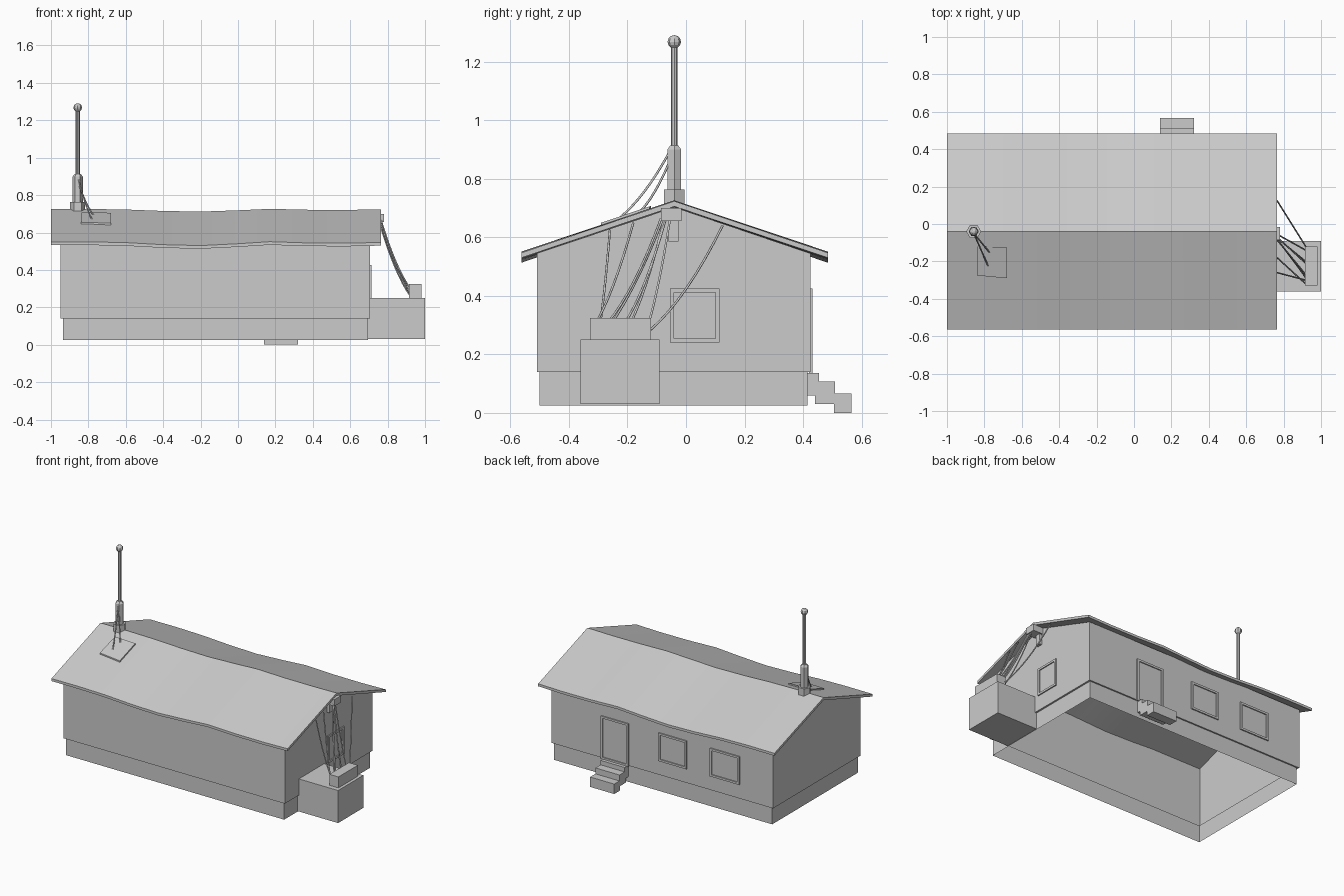
import bpy, bmesh, math
from mathutils import Vector

if "Cube" in bpy.data.objects:
    bpy.data.objects.remove(bpy.data.objects["Cube"])


def mesh(name, verts, faces):
    me = bpy.data.meshes.new(name)
    me.from_pydata(verts, [], faces)
    bm = bmesh.new()
    bm.from_mesh(me)
    bmesh.ops.recalc_face_normals(bm, faces=bm.faces)
    bm.to_mesh(me)
    bm.free()
    ob = bpy.data.objects.new(name, me)
    bpy.context.collection.objects.link(ob)
    return ob


def box(name, x0, x1, y0, y1, z0, z1):
    v = [(x, y, z) for x in (x0, x1) for y in (y0, y1) for z in (z0, z1)]
    f = [(0, 1, 3, 2), (4, 6, 7, 5), (0, 4, 5, 1), (2, 3, 7, 6), (0, 2, 6, 4), (1, 5, 7, 3)]
    return mesh(name, v, f)


def frame(name, place, a0, a1, b0, b1, w=0.014, d=0.008):
    """Raised frame with a flush panel; place(a, b, depth) maps to the wall."""
    def ring(i, depth):
        return [place(a, b, depth) for a, b in
                ((a0 + i, b0 + i), (a1 - i, b0 + i), (a1 - i, b1 - i), (a0 + i, b1 - i))]
    v = ring(0, -0.004) + ring(0, d) + ring(w, d) + ring(w, 0.001)
    f = [(4 * r + i, 4 * r + (i + 1) % 4, 4 * r + 4 + (i + 1) % 4, 4 * r + 4 + i)
         for r in range(3) for i in range(4)]
    return mesh(name, v, f + [(12, 13, 14, 15), (3, 2, 1, 0)])


def cable(name, start, end, sag, r=0.004):
    a, c = Vector(start), Vector(end)
    b = (a + c) / 2 - Vector((0, 0, sag))
    cu = bpy.data.curves.new(name, 'CURVE')
    cu.dimensions = '3D'
    cu.bevel_depth, cu.bevel_resolution = r, 1
    s = cu.splines.new('POLY')
    s.points.add(8)
    for i, p in enumerate(s.points):
        t = i / 8
        p.co = (*(a * (1 - t) ** 2 + b * 2 * t * (1 - t) + c * t * t), 1)
    bpy.context.collection.objects.link(bpy.data.objects.new(name, cu))


def lathe(name, x, y, rings, n=6):
    v = [(x + r * math.cos(2 * math.pi * i / n), y + r * math.sin(2 * math.pi * i / n), z)
         for r, z in rings for i in range(n)]
    f = [(k * n + i, k * n + (i + 1) % n, k * n + n + (i + 1) % n, k * n + n + i)
         for k in range(len(rings) - 1) for i in range(n)]
    f += [tuple(range(n)), tuple(range(len(v) - n, len(v)))]
    return mesh(name, v, f)


# Upper walls: open shell with gable ends
prof = [(-0.51, 0.14), (-0.51, 0.545), (-0.04, 0.703), (0.425, 0.545), (0.425, 0.14)]
X0, X1 = -0.948, 0.707
mesh("walls", [(x, y, z) for x in (X0, X1) for y, z in prof],
     [(0, 1, 2, 3, 4), (5, 6, 7, 8, 9), (0, 5, 6, 1), (3, 8, 9, 4)])

# Base skirt, slightly inset, with the ledge joining it to the walls
def loop(x0, x1, y0, y1, z):
    return [(x0, y0, z), (x1, y0, z), (x1, y1, z), (x0, y1, z)]
mesh("base_skirt", loop(X0, X1, -0.51, 0.425, 0.14) + loop(-0.935, 0.695, -0.50, 0.415, 0.14)
     + loop(-0.935, 0.695, -0.50, 0.415, 0.025),
     [(4 * k + i, 4 * k + (i + 1) % 4, 4 * k + 4 + (i + 1) % 4, 4 * k + 4 + i)
      for k in range(2) for i in range(4)])

# Sagging roof slab
rows = [(-1, 0), (-0.8, 0.001), (-0.6, -0.003), (-0.4, -0.014), (-0.2, -0.019), (0, -0.009),
        (0.17, 0.002), (0.38, -0.005), (0.58, -0.006), (0.765, -0.002)]
v = []
for x, o in rows:
    v += [(x, -0.563, 0.549 + o), (x, -0.04, 0.725 + o * 0.7), (x, 0.485, 0.549 + o),
          (x, 0.485, 0.532 + o), (x, -0.04, 0.707 + o * 0.7), (x, -0.563, 0.532 + o)]
n = len(rows)
f = [(6 * k + i, 6 * k + (i + 1) % 6, 6 * k + 6 + (i + 1) % 6, 6 * k + 6 + i)
     for k in range(n - 1) for i in range(6)]
for k in (0, 6 * (n - 1)):
    f += [(k, k + 1, k + 4, k + 5), (k + 1, k + 2, k + 3, k + 4)]
roof = mesh("roof", v, f)
bpy.context.view_layer.objects.active = roof
roof.select_set(True)
bpy.ops.object.shade_smooth_by_angle(angle=math.radians(20))

# Door and windows
back = lambda a, b, d: (a, 0.425 + d, b)
side = lambda a, b, d: (X1 + d, a, b)
frame("door", back, 0.13, 0.335, 0.135, 0.425)
frame("back_window_1", back, -0.305, -0.095, 0.235, 0.425)
frame("back_window_2", back, -0.70, -0.48, 0.235, 0.425)
frame("side_window", side, -0.055, 0.115, 0.24, 0.425)

# Steps below the door
for i, (y0, y1, z0, z1) in enumerate([(0.41, 0.455, 0.06, 0.137), (0.44, 0.51, 0.03, 0.107),
                                      (0.505, 0.566, 0.0, 0.067)]):
    box(f"step_{i + 1}", 0.14, 0.32, y0, y1, z0, z1)

# Utility cabinet at the right end
box("cabinet", 0.695, 1.0, -0.36, -0.09, 0.03, 0.25)
box("cabinet_top", 0.913, 0.98, -0.328, -0.12, 0.25, 0.324)

# Junction box under the gable peak
box("junction_box", 0.70, 0.78, -0.085, -0.015, 0.655, 0.70)
box("junction_bracket", 0.70, 0.725, -0.06, -0.025, 0.585, 0.66)

# Cables from gable to cabinet
runs = [(-0.26, 0.625, -0.30), (-0.18, 0.65, -0.32), (-0.085, 0.665, -0.27), (-0.08, 0.66, -0.285),
        (-0.075, 0.66, -0.20), (-0.07, 0.66, -0.21), (-0.055, 0.66, -0.14), (0.125, 0.64, -0.12)]
for i, (y0, z0, y1) in enumerate(runs):
    cable(f"gable_cable_{i + 1}", (0.765, y0, z0), (0.918, y1, 0.265 + 0.02 * (i % 3)), 0.07)

# Antenna
AX, AY = -0.857, -0.04
lathe("antenna_base", AX, AY, [(0.04, 0.705), (0.04, 0.763)])
lathe("antenna_sleeve", AX, AY, [(0.027, 0.705), (0.027, 0.90), (0.016, 0.914)])
lathe("antenna_rod", AX, AY, [(0.011, 0.90), (0.011, 1.26)], 8)
bm = bmesh.new()
bmesh.ops.create_uvsphere(bm, u_segments=8, v_segments=6, radius=0.023)
bmesh.ops.translate(bm, verts=bm.verts, vec=(AX, AY, 1.268))
me = bpy.data.meshes.new("antenna_ball")
bm.to_mesh(me)
bm.free()
bpy.context.collection.objects.link(bpy.data.objects.new("antenna_ball", me))

# Patch plate on the roof with its two cables
corners = [(-0.836, -0.12), (-0.68, -0.125), (-0.68, -0.29), (-0.84, -0.275)]
slope = lambda y, h: 0.725 + (y + 0.04) * 0.336 + h
mesh("roof_patch", [(x, y, slope(y, h)) for h in (-0.006, 0.009) for x, y in corners],
     [(0, 1, 2, 3), (4, 5, 6, 7)] + [(i, (i + 1) % 4, 4 + (i + 1) % 4, 4 + i) for i in range(4)])
cable("antenna_cable_1", (-0.852, -0.06, 0.885), (-0.78, -0.225, 0.668), 0.04)
cable("antenna_cable_2", (-0.848, -0.06, 0.85), (-0.77, -0.155, 0.69), 0.03)
